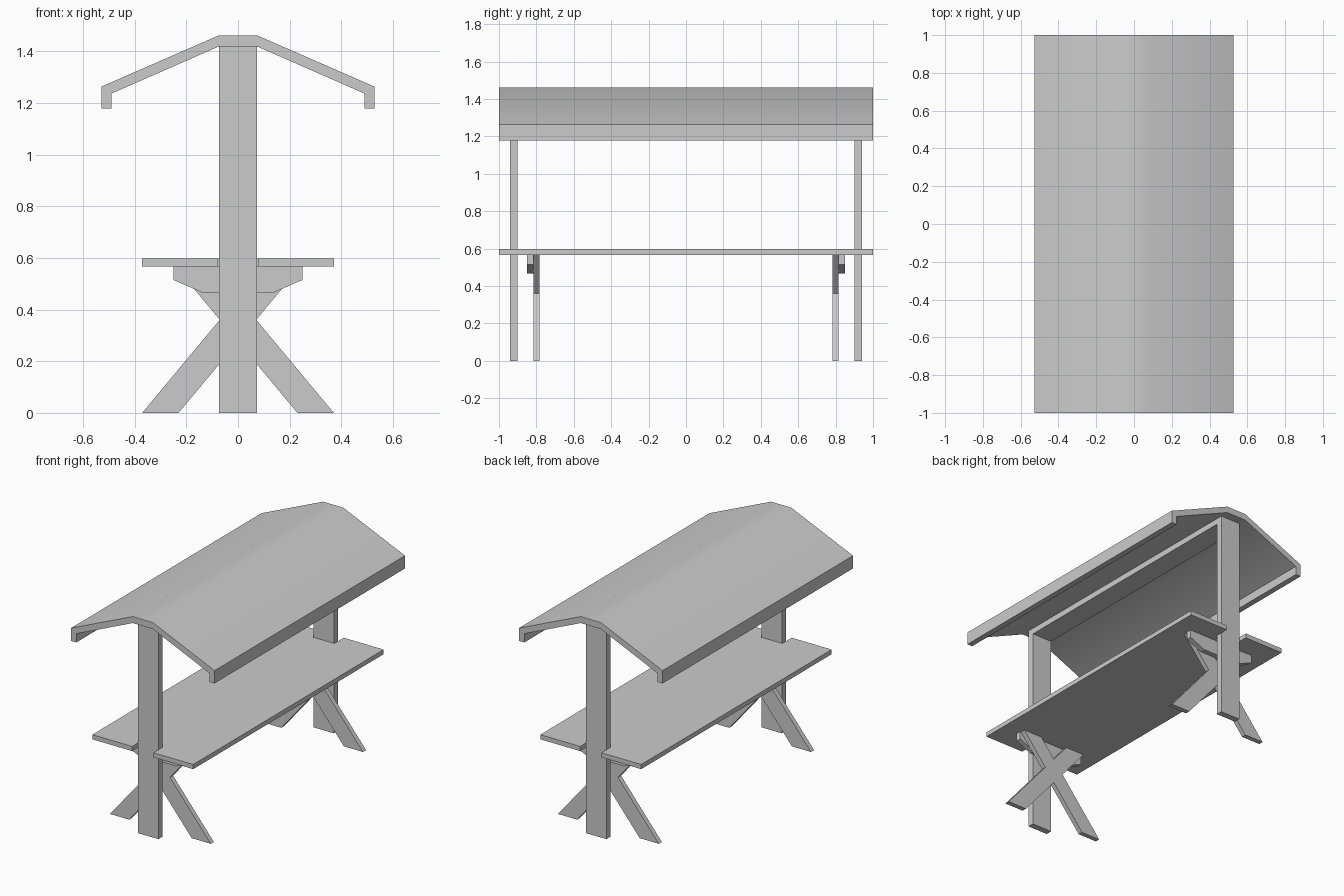
import bpy
import bmesh
import math
from mathutils import Vector

if "Cube" in bpy.data.objects:
    bpy.data.objects.remove(bpy.data.objects["Cube"], do_unlink=True)

GREY = (0.6, 0.6, 0.6, 1)
grey = bpy.data.materials.new("light grey")
grey.use_nodes = True
grey.diffuse_color = GREY
grey.node_tree.nodes["Principled BSDF"].inputs["Base Color"].default_value = GREY


def mirrored(half):
    """Close a right-half outline with its mirror image, skipping points on the axis."""
    return half + [(-x, v) for x, v in reversed(half) if x > 0]


def extrude(name, outline, low, high, upright=True):
    """Extrude an outline along y (upright, x-z outline) or along z (flat, x-y outline)."""
    def place(p):
        return (p[0], low, p[1]) if upright else (p[0], p[1], low)
    bm = bmesh.new()
    face = bm.faces.new([bm.verts.new(place(p)) for p in outline])
    moved = bmesh.ops.extrude_face_region(bm, geom=[face])["geom"]
    step = Vector((0, high - low, 0) if upright else (0, 0, high - low))
    bmesh.ops.translate(bm, vec=step, verts=[g for g in moved if isinstance(g, bmesh.types.BMVert)])
    bmesh.ops.recalc_face_normals(bm, faces=bm.faces)
    mesh = bpy.data.meshes.new(name)
    bm.to_mesh(mesh)
    bm.free()
    mesh.materials.append(grey)
    obj = bpy.data.objects.new(name, mesh)
    bpy.context.collection.objects.link(obj)
    return obj


POST = 0.074
TABLE_LOW, TABLE_TOP = 0.567, 0.598
ROOF_LOW = 1.419

# Bent roof sheet with turned-down eaves, softly shaded across the ridge
outer = [(0.074, 1.462), (0.528, 1.264), (0.528, 1.179)]
inner = [(0.489, 1.179), (0.489, 1.237), (0.074, ROOF_LOW)]
roof_outline = ([(-x, z) for x, z in reversed(outer)] + outer
                + inner + [(-x, z) for x, z in reversed(inner)])
roof = extrude("roof", roof_outline, -1, 1)
bpy.ops.object.select_all(action="DESELECT")
roof.select_set(True)
bpy.context.view_layer.objects.active = roof
bpy.ops.object.shade_smooth_by_angle(angle=math.radians(30))

# Ridge plank joining the post tops
extrude("ridge_plank", mirrored([(POST, ROOF_LOW - 0.04), (POST, ROOF_LOW)]), -0.9, 0.9)

# Tabletop notched around both posts
corner = [(0.078, -0.9), (0.078, -1), (0.371, -1)]
half_top = corner + [(x, -y) for x, y in reversed(corner)]
extrude("tabletop", mirrored(half_top), TABLE_LOW, TABLE_TOP, upright=False)

# Crossed legs: both diagonals share one plane and merge into a single outline
SLOPE, FOOT_OUT, FOOT_IN = 1.2, 0.371, 0.23
RUN = TABLE_LOW / SLOPE
legs_outline = mirrored([
    (0, FOOT_IN * SLOPE), (FOOT_IN, 0), (FOOT_OUT, 0),
    ((FOOT_OUT - FOOT_IN) / 2, (FOOT_OUT + FOOT_IN) / 2 * SLOPE),
    (RUN - FOOT_IN, TABLE_LOW), (RUN - FOOT_OUT, TABLE_LOW), (0, FOOT_OUT * SLOPE)])
cleat_outline = mirrored([(0.14, 0.467), (0.25, 0.515), (0.25, TABLE_LOW)])
post_outline = mirrored([(POST, 0), (POST, ROOF_LOW)])

# Post, cleat and crossed legs at each end
for end, side in (("front", -1), ("back", 1)):
    for part, outline, near, far in (("post", post_outline, 0.9, 0.942),
                                     ("cleat", cleat_outline, 0.815, 0.851),
                                     ("crossed_legs", legs_outline, 0.783, 0.815)):
        extrude(f"{end}_{part}", outline, side * near, side * far)
